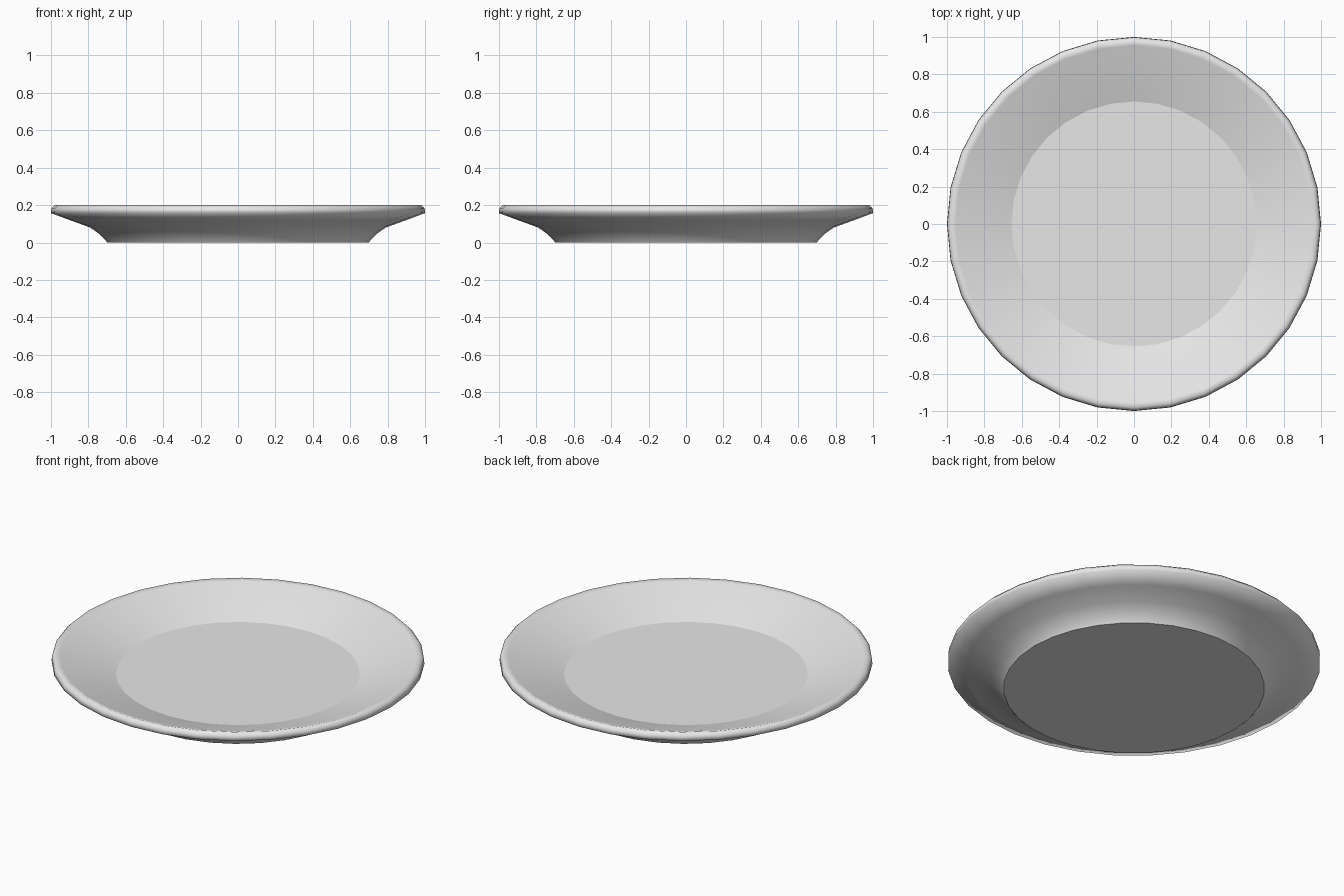
import bpy
import bmesh
import math
from mathutils import Matrix

SIDES = 32
FLOOR_Z = 0.09

cube = bpy.data.objects.get("Cube")
if cube:
    bpy.data.objects.remove(cube, do_unlink=True)

# Single ceramic colour
ceramic = bpy.data.materials.new("pale_grey_ceramic")
ceramic.use_nodes = True
colour = (0.8, 0.8, 0.8, 1.0)
ceramic.diffuse_color = colour
ceramic.node_tree.nodes["Principled BSDF"].inputs["Base Color"].default_value = colour


def add_object(name, bm):
    mesh = bpy.data.meshes.new(name)
    bm.to_mesh(mesh)
    bm.free()
    mesh.materials.append(ceramic)
    obj = bpy.data.objects.new(name, mesh)
    bpy.context.collection.objects.link(obj)
    return obj


def ring(bm, radius, z):
    angles = [math.tau * i / SIDES for i in range(SIDES)]
    return [bm.verts.new((radius * math.cos(a), radius * math.sin(a), z)) for a in angles]


# Plate: lathe profile from the foot, around the rim, to the floor
profile = [(0.70, 0.0), (0.71, 0.015), (0.74, 0.045), (0.79, 0.08),
           (0.90, 0.12), (1.0, 0.157), (0.998, 0.182), (0.98, 0.2),
           (0.955, 0.193), (0.655, FLOOR_Z)]
bm = bmesh.new()
rings = [ring(bm, r, z) for r, z in profile]
for low, high in zip(rings, rings[1:]):
    for i in range(SIDES):
        j = (i + 1) % SIDES
        bm.faces.new((low[i], low[j], high[j], high[i]))
for face in bm.faces:
    face.smooth = True

# Flat underside and floor, each with a crisp edge
for cap_ring in (rings[0][::-1], rings[-1]):
    cap = bm.faces.new(cap_ring)
    for edge in cap.edges:
        edge.smooth = False
bmesh.ops.recalc_face_normals(bm, faces=bm.faces)
add_object("plate", bm)


# Thin rectangular patches lying on the floor
def floor_patch(name, x, y, width, depth):
    bm = bmesh.new()
    place = Matrix.Translation((x, y, FLOOR_Z + 0.001)) @ Matrix.Diagonal((width, depth, 1, 1))
    bmesh.ops.create_grid(bm, x_segments=1, y_segments=1, size=0.5, matrix=place)
    add_object(name, bm)


floor_patch("centre_patch", 0, -0.045, 0.385, 0.15)
for side, sign in (("left", 1), ("right", -1)):
    floor_patch(side + "_patch", sign * 0.295, -0.305, 0.23, 0.22)
